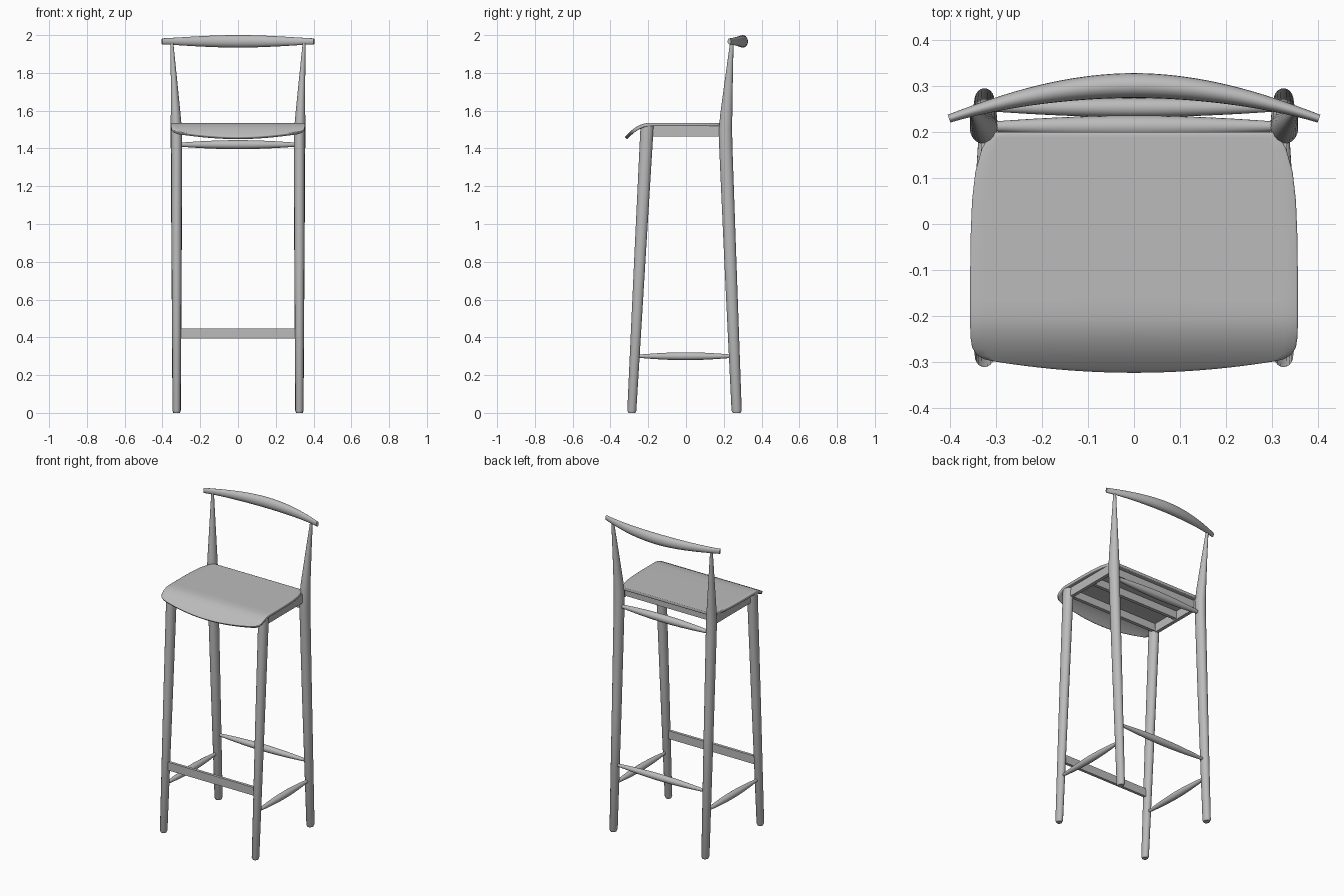
import bpy, bmesh, math
from mathutils import Vector

cube = bpy.data.objects.get("Cube")
if cube:
    bpy.data.objects.remove(cube, do_unlink=True)

grey = bpy.data.materials.new("plain grey")
grey.use_nodes = True
colour = (0.5, 0.5, 0.5, 1)
grey.diffuse_color = colour
grey.node_tree.nodes["Principled BSDF"].inputs["Base Color"].default_value = colour

X, Y, Z = Vector((1, 0, 0)), Vector((0, 1, 0)), Vector((0, 0, 1))


def finish(name, bm, angle=40):
    bmesh.ops.recalc_face_normals(bm, faces=bm.faces)
    mesh = bpy.data.meshes.new(name)
    bm.to_mesh(mesh)
    bm.free()
    mesh.materials.append(grey)
    ob = bpy.data.objects.new(name, mesh)
    bpy.context.collection.objects.link(ob)
    bpy.ops.object.select_all(action='DESELECT')
    ob.select_set(True)
    bpy.context.view_layer.objects.active = ob
    if angle:
        bpy.ops.object.shade_smooth_by_angle(angle=math.radians(angle))
    return ob


def loft(name, stations, sides=20):
    """Skin oval rings given as (centre, half-axis, half-axis)."""
    bm = bmesh.new()
    rings = []
    for c, a, b in stations:
        angles = [2 * math.pi * i / sides for i in range(sides)]
        rings.append([bm.verts.new(Vector(c) + a * math.cos(t) + b * math.sin(t)) for t in angles])
    for r, q in zip(rings, rings[1:]):
        for i in range(sides):
            j = (i + 1) % sides
            bm.faces.new((r[i], r[j], q[j], q[i]))
    bm.faces.new(rings[0])
    bm.faces.new(rings[-1])
    return finish(name, bm)


def leg(name, side, rows):
    """Rows are (x, y, z, x radius, y radius)."""
    loft(name, [((side * x, y, z), X * rx, Y * ry) for x, y, z, rx, ry in rows])


def spindle(name, centre, along, half, thick=0.021, thin=0.008):
    across = Y if along == X else X
    stations = []
    for i in range(17):
        t = i / 8 - 1
        r = thin + (thick - thin) * (1 - abs(t) ** 1.8)
        stations.append((Vector(centre) + along * half * t, across * r, Z * r))
    loft(name, stations, 16)


def box(name, centre, size):
    bm = bmesh.new()
    bmesh.ops.create_cube(bm, size=1)
    for v in bm.verts:
        v.co = Vector([c * s for c, s in zip(v.co, size)]) + Vector(centre)
    finish(name, bm, 0)


# Legs, side stretchers and side aprons
for word, s in (("left", 1), ("right", -1)):
    leg(word + "_front_leg", s, [
        (.325, -.287, 0, .016, .018), (.325, -.287, .012, .021, .024),
        (.325, -.245, .8, .026, .03), (.325, -.206, 1.518, .029, .035)])
    leg(word + "_back_leg", s, [
        (.325, .268, 0, .018, .02), (.325, .268, .012, .022, .027),
        (.325, .235, .8, .027, .032), (.326, .211, 1.4, .03, .035),
        (.327, .209, 1.5, .03, .035), (.33, .213, 1.58, .026, .032),
        (.34, .228, 1.78, .016, .02), (.35, .243, 1.965, .007, .009)])
    spindle(word + "_side_stretcher", (s * .325, -.002, .3), Y, .25)
    box(word + "_apron", (s * .322, 0, 1.491), (.022, .37, .056))

# Cross stretchers and foot rest
spindle("lower_back_stretcher", (0, .253, .42), X, .315)
spindle("upper_back_stretcher", (0, .212, 1.42), X, .315, .024, .01)
box("foot_rest", (0, -.264, .42), (.61, .018, .052))

# Frame under the seat
for name, y in (("front_apron", -.19), ("middle_brace", 0), ("back_apron", .16)):
    box(name, (0, y, 1.494), (.63, .022, .048))

# Curved top rail, thick in the middle and thin at the ends
stations = []
for i in range(33):
    t = i / 16 - 1
    y = .229 + .072 * (1 - abs(t) ** 1.9)
    slope = -.072 * 1.9 * abs(t) ** .9 * math.copysign(1, t) / .4
    normal = Vector((-slope, 1, 0)).normalized()
    k = math.cos(t * math.pi / 2) ** 1.2 if abs(t) < 1 else 0
    stations.append(((.402 * t, y, 1.967), normal * (.009 + .018 * k), Z * (.016 + .017 * k)))
loft("top_rail", stations)

# Seat: a thin sheet with rounded corners and a front edge rolling down
widths = [(-1, .305), (-.975, .328), (-.94, .343), (-.88, .352), (-.8, .355), (-.7, .356),
          (-.6, .356), (-.45, .356), (-.2, .356), (.1, .355), (.4, .352), (.65, .345),
          (.85, .331), (.95, .318), (1, .3)]
bm = bmesh.new()
grid = []
for v, w in widths:
    row = []
    for i in range(25):
        u = i / 12 - 1
        y = -.05 + .25 * v - .025 * (1 - u * u) * max(0, -v) ** 2
        z = 1.536 - .076 * (max(0, -.19 - y) / .135) ** 2
        row.append(bm.verts.new((w * u, y, z)))
    grid.append(row)
for r, q in zip(grid, grid[1:]):
    for i in range(24):
        bm.faces.new((r[i], r[i + 1], q[i + 1], q[i]))
seat = finish("seat", bm)
solid = seat.modifiers.new("thickness", 'SOLIDIFY')
solid.thickness = .018
solid.offset = -1
bevel = seat.modifiers.new("soft_edge", 'BEVEL')
bevel.width = .005
bevel.segments = 2
bevel.limit_method = 'ANGLE'
bevel.angle_limit = math.radians(50)
